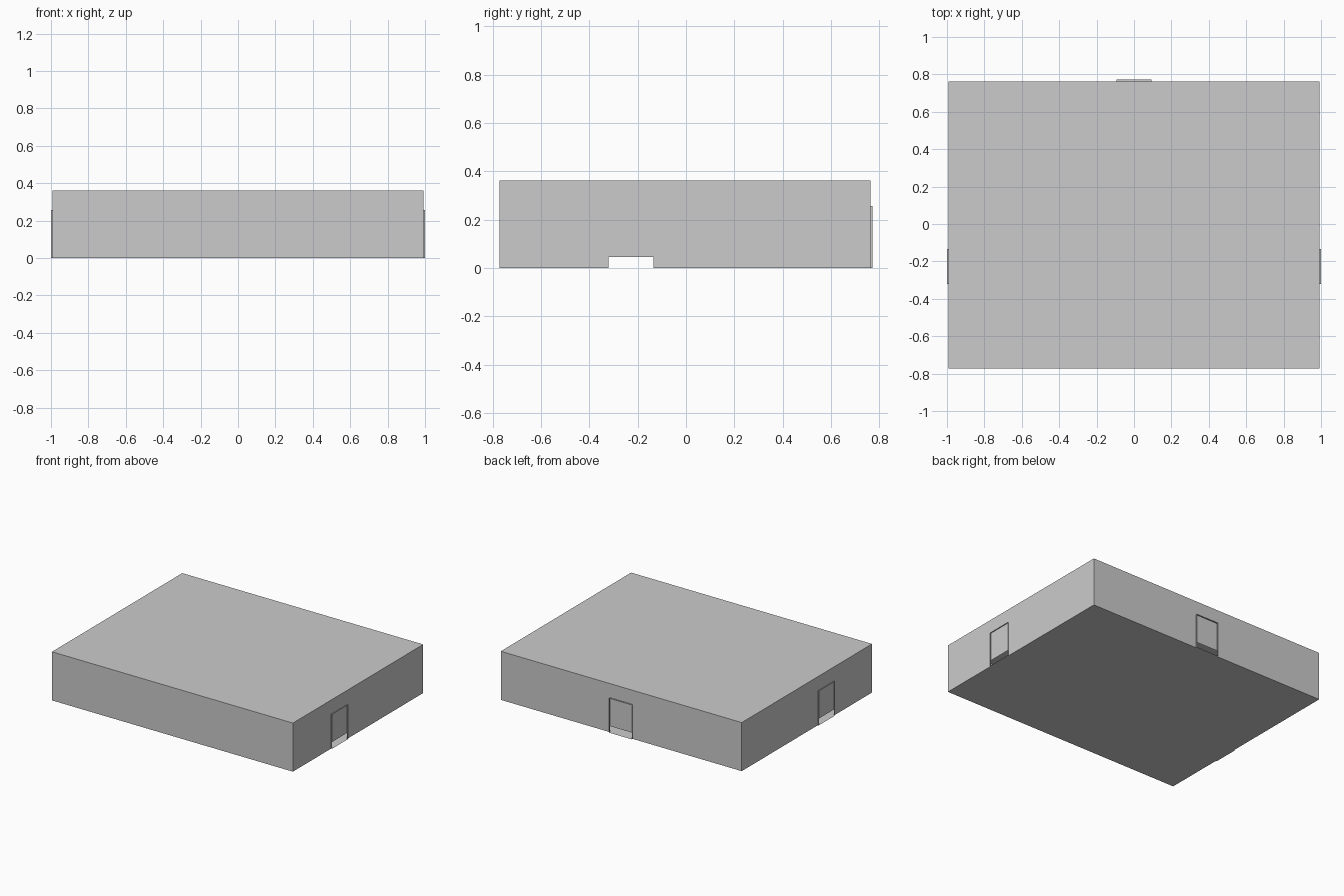
import bpy
from mathutils import Vector

if "Cube" in bpy.data.objects:
    bpy.data.objects.remove(bpy.data.objects["Cube"])

X, Y0, Y1, H = 0.993, -0.772, 0.762, 0.362      # room shell extents
DOOR_W, DOOR_H, GAP = 0.187, 0.257, 0.045       # doorway size, gap under raised door
UP = Vector((0, 0, 1))


def sheet(name, faces):
    """Make one object from a list of polygons given as point lists."""
    verts, polys = [], []
    for f in faces:
        polys.append(list(range(len(verts), len(verts) + len(f))))
        verts += [tuple(p) for p in f]
    me = bpy.data.meshes.new(name)
    me.from_pydata(verts, [], polys)
    me.update()
    ob = bpy.data.objects.new(name, me)
    bpy.context.collection.objects.link(ob)
    return ob


def slab(z, flip):
    pts = [Vector(p) for p in ((-X, Y0, z), (X, Y0, z), (X, Y1, z), (-X, Y1, z))]
    return pts[::-1] if flip else pts


def wall_with_door(name, start, end, centre, depth):
    """Wall running start to end (outside on the right), doorway at centre."""
    start, end, centre = Vector(start), Vector(end), Vector(centre)
    along = (end - start).normalized()
    out = along.cross(UP)
    a, b = centre - along * DOOR_W / 2, centre + along * DOOR_W / 2
    g, h, o = UP * GAP, UP * DOOR_H, out * depth
    # wall outline, open around the doorway
    sheet(name + "_wall", [[start, a, a + h, b + h, b, end, end + UP * H, start + UP * H]])
    # raised door panel leaving a gap at the floor
    sheet(name + "_door", [[a + g, b + g, b + h, a + h]])
    # shallow projecting rim and threshold
    sheet(name + "_door_rim", [[a, a + o, a + o + h, a + h],
                               [a + h, a + o + h, b + o + h, b + h],
                               [b + h, b + o + h, b + o, b],
                               [b, b + o, a + o, a]])


# floor, ceiling and plain front wall
sheet("floor", [slab(0, True)])
sheet("roof", [slab(H, False)])
sheet("front_wall", [[(-X, Y0, 0), (X, Y0, 0), (X, Y0, H), (-X, Y0, H)]])

# walls with doorways
wall_with_door("right", (X, Y0, 0), (X, Y1, 0), (X, -0.228, 0), 0.007)
wall_with_door("left", (-X, Y1, 0), (-X, Y0, 0), (-X, -0.228, 0), 0.007)
wall_with_door("back", (X, Y1, 0), (-X, Y1, 0), (0, Y1, 0), 0.010)
